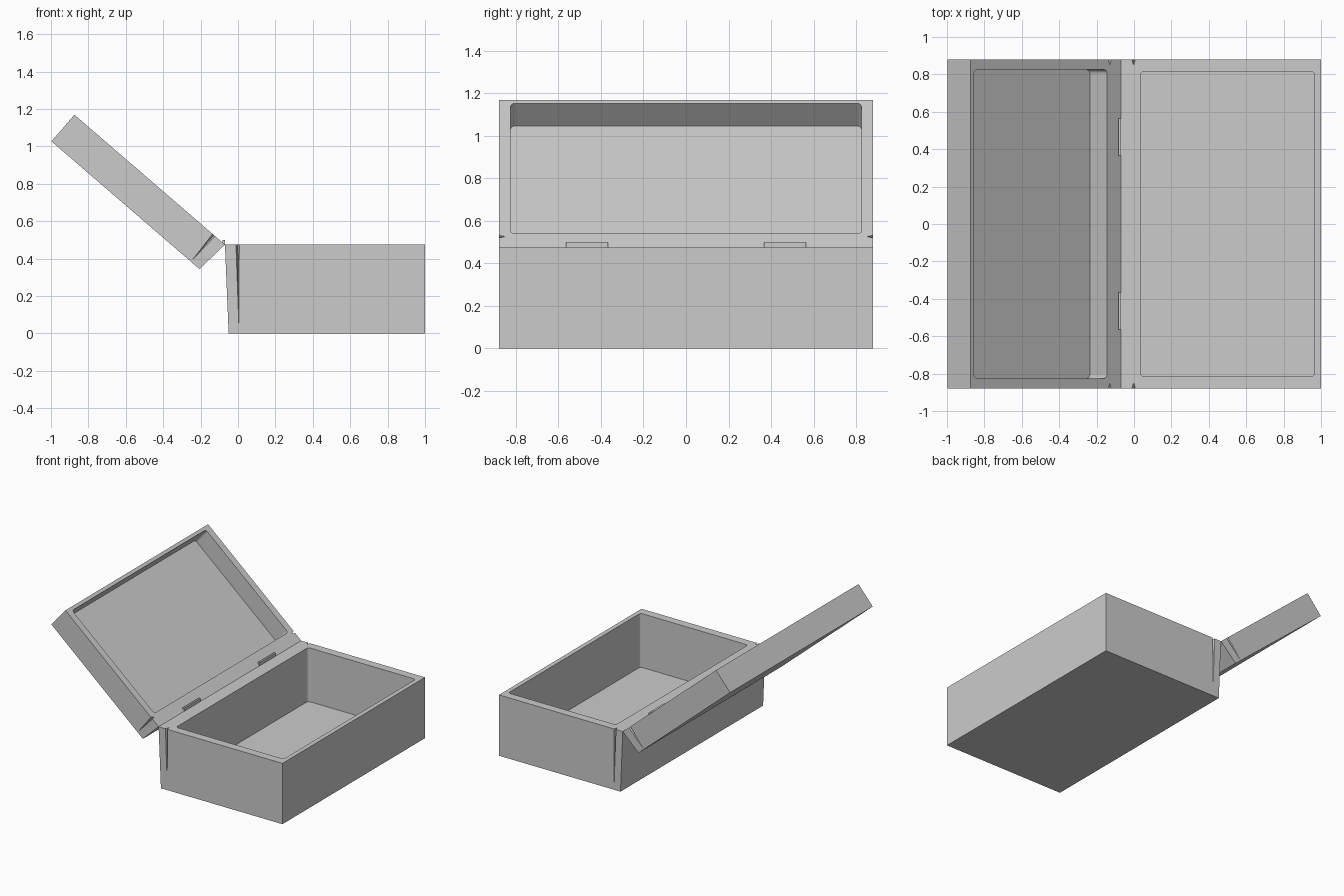
import bpy, bmesh
from mathutils import Vector

if "Cube" in bpy.data.objects:
    bpy.data.objects.remove(bpy.data.objects["Cube"])


def finish(name, bm):
    bmesh.ops.recalc_face_normals(bm, faces=bm.faces)
    mesh = bpy.data.meshes.new(name)
    bm.to_mesh(mesh)
    bm.free()
    ob = bpy.data.objects.new(name, mesh)
    bpy.context.collection.objects.link(ob)
    return ob


def prism(name, profile, y0, y1, depth_dir=None, radius=0.02):
    """Extrude an xz profile along y; optionally round edges along depth_dir."""
    bm = bmesh.new()
    face = bm.faces.new([bm.verts.new((x, y0, z)) for x, z in profile])
    ext = bmesh.ops.extrude_face_region(bm, geom=[face])
    verts = [g for g in ext["geom"] if isinstance(g, bmesh.types.BMVert)]
    bmesh.ops.translate(bm, verts=verts, vec=(0, y1 - y0, 0))
    if depth_dir:
        d = Vector((depth_dir[0], 0, depth_dir[1])).normalized()
        edges = [e for e in bm.edges
                 if abs((e.verts[0].co - e.verts[1].co).normalized().dot(d)) > 0.99]
        bmesh.ops.bevel(bm, geom=edges, offset=radius, segments=3,
                        profile=0.5, affect='EDGES')
    return finish(name, bm)


def notch(name, top_a, top_b, tip, side, depth=0.03):
    """Tapering V groove cutter on a side wall, widest at the rim."""
    a, b, t = (Vector((p[0], side * 0.88, p[1])) for p in (top_a, top_b, tip))
    c = (a + b) / 2 - Vector((0, side * depth, 0))
    a, b = c + (a - c) * 2, c + (b - c) * 2
    bm = bmesh.new()
    v = [bm.verts.new(t + (p - t) * 1.2) for p in (a, b, c)] + [bm.verts.new(t)]
    for i, j, k in ((0, 1, 2), (0, 1, 3), (1, 2, 3), (2, 0, 3)):
        bm.faces.new((v[i], v[j], v[k]))
    return finish(name, bm)


def carve(ob, cutters):
    for c in cutters:
        c.hide_render = True
        m = ob.modifiers.new("cut", 'BOOLEAN')
        m.operation, m.solver, m.object = 'DIFFERENCE', 'EXACT', c
    bpy.context.view_layer.objects.active = ob
    for m in list(ob.modifiers):
        bpy.ops.object.modifier_apply(modifier=m.name)
    for c in cutters:
        bpy.data.objects.remove(c)


# Lid frame: u runs along the rim away from the hinge, n goes into the lid
def lid_pt(u, n):
    return (-0.07 - 0.757 * u - 0.653 * n, 0.475 + 0.653 * u - 0.757 * n)


# Box base with a slightly sloping back wall
base = prism("box_base", [(-0.05, 0), (1, 0), (1, 0.475), (-0.07, 0.475)], -0.88, 0.88)
carve(base, [prism("base_cavity", [(0.035, 0.055), (0.965, 0.055), (0.965, 0.6), (0.035, 0.6)],
                   -0.815, 0.815, (0, 1))] +
      [notch("base_notch", (-0.011, 0.475), (0.007, 0.475), (0.004, 0.055), s)
       for s in (-1, 1)])

# Open lid
lid = prism("lid", [lid_pt(0, 0), lid_pt(1.063, 0), lid_pt(1.063, 0.188), lid_pt(0.017, 0.188)],
            -0.88, 0.88)
carve(lid, [prism("lid_cavity", [lid_pt(0.099, -0.1), lid_pt(1.037, -0.1),
                                 lid_pt(1.037, 0.14), lid_pt(0.099, 0.14)],
                  -0.825, 0.825, (0.653, 0.757))] +
      [notch("lid_notch", lid_pt(0.069, 0), lid_pt(0.087, 0), lid_pt(0.078, 0.184), s)
       for s in (-1, 1)])

# Two hinge plates
for side, label in ((-1, "front"), (1, "rear")):
    prism(label + "_hinge", [(-0.083, 0.475), (-0.069, 0.47), (-0.069, 0.5), (-0.083, 0.5)],
          side * 0.465 - 0.099, side * 0.465 + 0.099)
